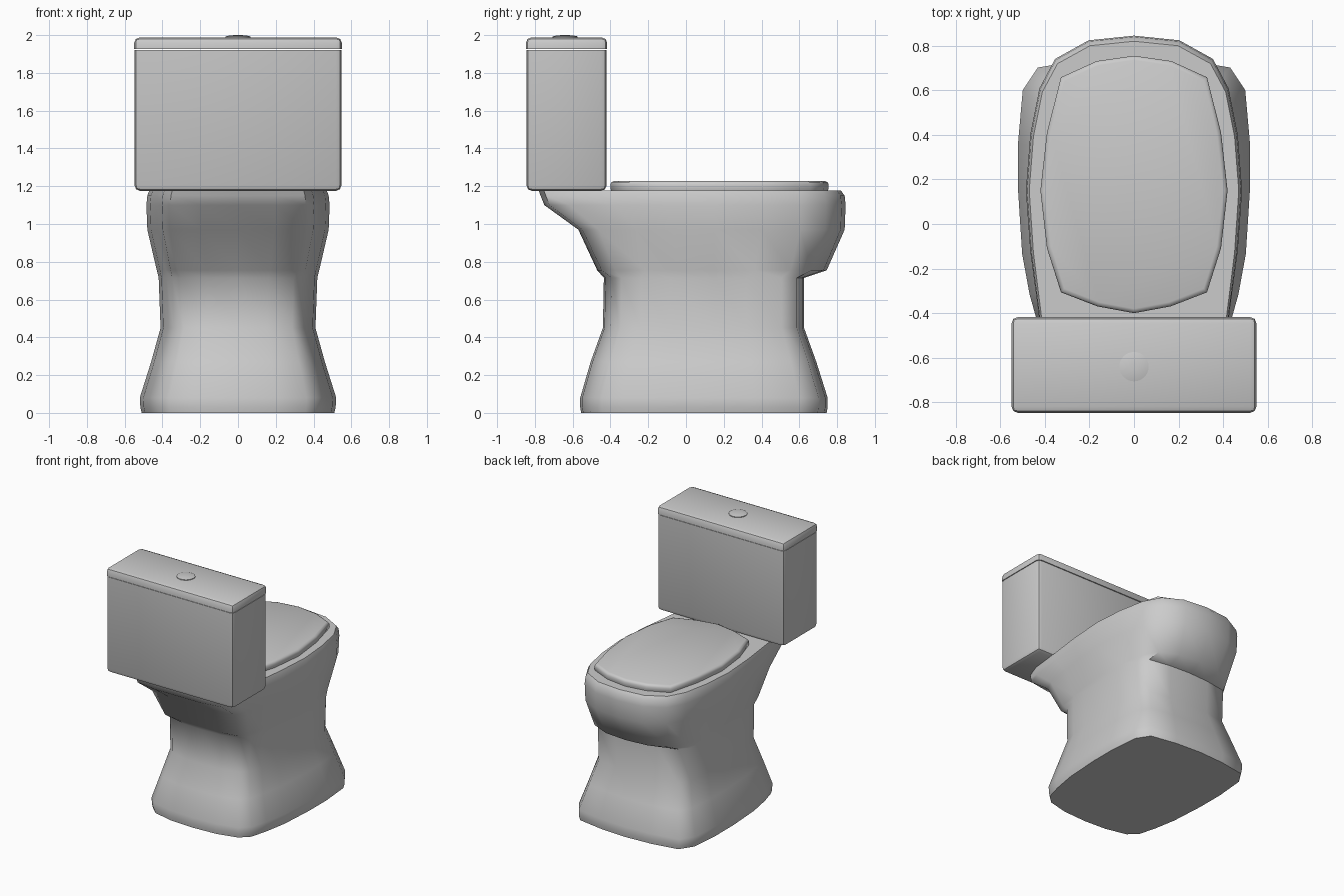
import bpy, bmesh, math

if "Cube" in bpy.data.objects:
    bpy.data.objects.remove(bpy.data.objects["Cube"])

# half outlines as (x fraction, y fraction), from front centre to back centre
ROUND = [(0, 1), (.42, .97), (.73, .85), (.875, .66), (.96, .36), (1, 0),
         (.96, -.30), (.89, -.58), (.83, -.85), (.74, -.97), (.4, -1), (0, -1)]
SQUARE = [(0, 1), (.42, .98), (.83, .92), (.96, .75), (1, .36), (1, 0),
          (.965, -.4), (.90, -.66), (.83, -.84), (.70, -.93), (.38, -.985), (0, -1)]
SEAT = [(0, 1), (.40, .96), (.78, .84), (.93, .43), (1, 0),
        (.93, -.47), (.78, -.83), (.39, -.945), (0, -1)]
MID_Y = 0.15


def outline(half, width, front, back):
    pts = [(u * width, MID_Y + v * (front - MID_Y if v > 0 else MID_Y - back)) for u, v in half]
    return pts + [(-x, y) for x, y in reversed(pts[1:-1])]


def loft(name, rings, angle=40):
    """Skin a list of (z, outline) rings and cap both ends."""
    bm = bmesh.new()
    loops = [[bm.verts.new((x, y, z)) for x, y in pts] for z, pts in rings]
    n = len(loops[0])
    for a, b in zip(loops, loops[1:]):
        for i in range(n):
            j = (i + 1) % n
            bm.faces.new((a[i], a[j], b[j], b[i]))
    bm.faces.new(loops[0])
    bm.faces.new(loops[-1])
    bmesh.ops.recalc_face_normals(bm, faces=bm.faces)
    return finish(name, bm, angle)


def finish(name, bm, angle=40):
    mesh = bpy.data.meshes.new(name)
    bm.to_mesh(mesh)
    bm.free()
    ob = bpy.data.objects.new(name, mesh)
    bpy.context.collection.objects.link(ob)
    bpy.ops.object.select_all(action='DESELECT')
    ob.select_set(True)
    bpy.context.view_layer.objects.active = ob
    bpy.ops.object.shade_smooth_by_angle(angle=math.radians(angle))
    return ob


def box(name, half_x, y0, y1, z0, z1, flat_side):
    """Box with rounded edges, except around the side where it meets another part."""
    bm = bmesh.new()
    bmesh.ops.create_cube(bm, size=1)
    for v in bm.verts:
        v.co = (v.co.x * 2 * half_x, (y0 + y1) / 2 + v.co.y * (y1 - y0),
                (z0 + z1) / 2 + v.co.z * (z1 - z0))
    edges = [e for e in bm.edges if not all(abs(v.co.z - flat_side) < 1e-4 for v in e.verts)]
    bmesh.ops.bevel(bm, geom=edges, offset=0.03, segments=2, profile=0.5, affect='EDGES')
    return finish(name, bm)


# pedestal and bowl: z, half width, front y, back y, roundness
sections = [
    (0.00, .51, .745, -.555, 0), (0.03, .517, .75, -.56, 0), (0.08, .52, .75, -.56, 0),
    (0.27, .46, .69, -.505, 0), (0.45, .41, .625, -.44, 0), (0.715, .42, .625, -.435, 0),
    (0.755, .43, .745, -.47, .8), (0.97, .48, .84, -.57, 1), (1.10, .485, .845, -.75, 1),
    (1.15, .48, .84, -.77, 1), (1.177, .47, .82, -.78, 1)]
rings = []
for z, w, f, b, r in sections:
    half = [(p[0] * (1 - r) + q[0] * r, p[1] * (1 - r) + q[1] * r) for p, q in zip(SQUARE, ROUND)]
    rings.append((z, outline(half, w, f, b)))
loft("bowl", rings, 50)

# closed seat lid
loft("seat_lid", [(z, outline(SEAT, .42 - d, .755 - d, -.40 + d)) for z, d in
                  [(1.17, .005), (1.19, 0), (1.21, 0), (1.222, .006), (1.228, .02)]], 50)

# water tank and its cover
box("tank", .548, -.845, -.42, 1.175, 1.922, 1.922)
box("tank_cover", .55, -.848, -.417, 1.926, 1.988, 1.926)

# flush button
button = [(z, [(r * math.cos(a * math.tau / 24), -.64 + r * math.sin(a * math.tau / 24))
               for a in range(24)])
          for z, r in [(1.98, .066), (1.993, .066), (1.998, .045), (2.0, .015)]]
loft("flush_button", button)
